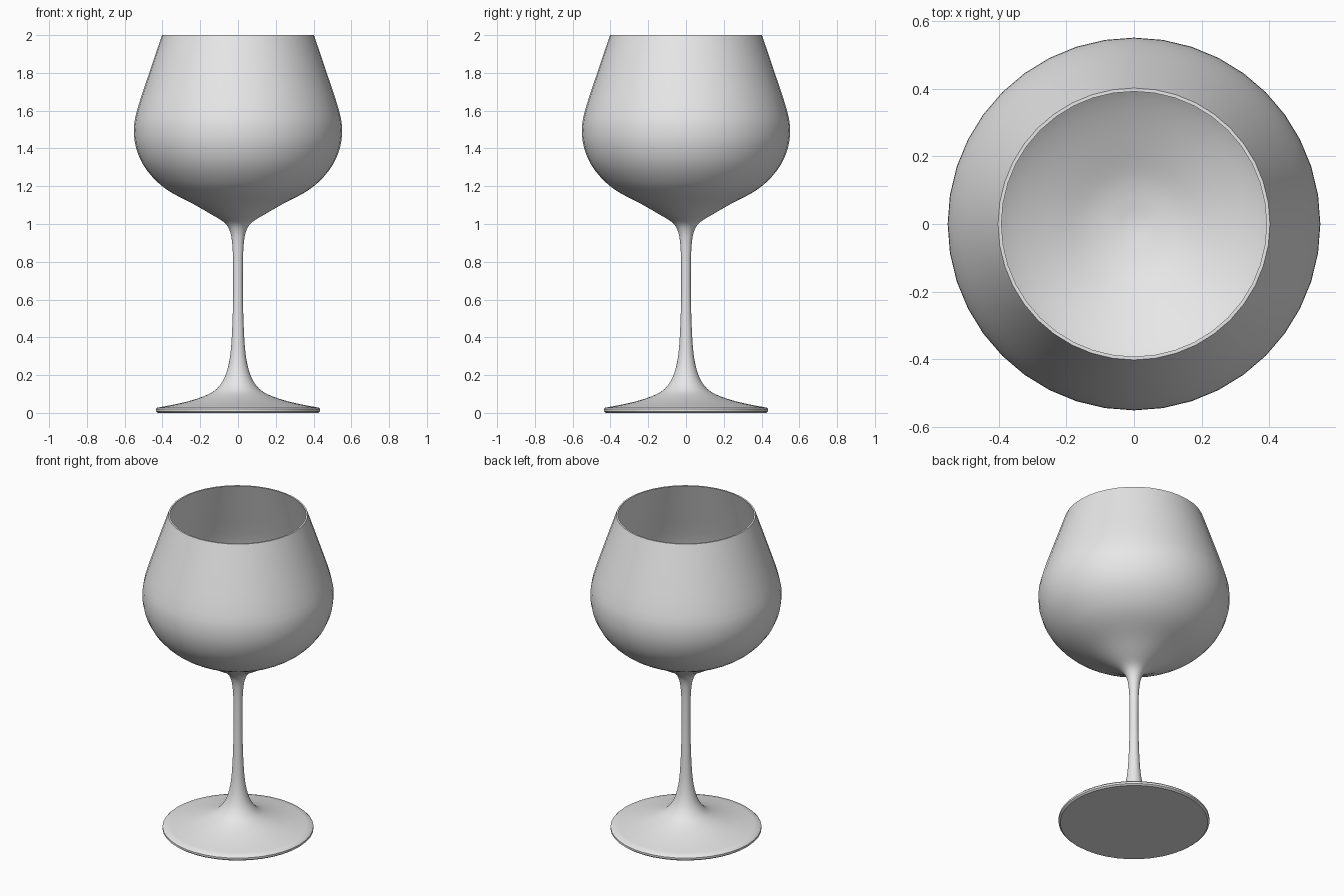
import bpy, bmesh, math
from mathutils import Vector

cube = bpy.data.objects.get("Cube")
if cube:
    bpy.data.objects.remove(cube, do_unlink=True)

SEGMENTS = 40

grey = bpy.data.materials.new("pale grey glass")
colour = (0.8, 0.8, 0.8, 1)
grey.diffuse_color = colour
grey.use_nodes = True
grey.node_tree.nodes["Principled BSDF"].inputs["Base Color"].default_value = colour


def smooth_curve(points, steps=3):
    """Catmull-Rom curve through (radius, height) points."""
    p = [Vector(q) for q in points]
    p = [2 * p[0] - p[1]] + p + [2 * p[-1] - p[-2]]
    out = []
    for a, b, c, d in zip(p, p[1:], p[2:], p[3:]):
        for i in range(steps):
            t = i / steps
            out.append(0.5 * (2 * b + (c - a) * t + (2 * a - 5 * b + 4 * c - d) * t ** 2
                              + (3 * b - a - 3 * c + d) * t ** 3))
    return [tuple(v) for v in out] + [tuple(points[-1])]


def lathe(name, profile):
    """Revolve a profile that starts and ends on the z axis."""
    bm = bmesh.new()
    verts = [bm.verts.new((max(r, 0), 0, z)) for r, z in profile]
    edges = [bm.edges.new(pair) for pair in zip(verts, verts[1:])]
    bmesh.ops.spin(bm, geom=verts + edges, cent=(0, 0, 0), axis=(0, 0, 1),
                   angle=math.tau, steps=SEGMENTS, use_merge=True)
    bmesh.ops.remove_doubles(bm, verts=bm.verts, dist=0.0005)
    bmesh.ops.recalc_face_normals(bm, faces=bm.faces)
    mesh = bpy.data.meshes.new(name)
    bm.to_mesh(mesh)
    bm.free()
    mesh.materials.append(grey)
    obj = bpy.data.objects.new(name, mesh)
    bpy.context.collection.objects.link(obj)
    bpy.ops.object.select_all(action='DESELECT')
    obj.select_set(True)
    bpy.context.view_layer.objects.active = obj
    bpy.ops.object.shade_smooth_by_angle(angle=math.radians(35))
    return obj


# Flat underside and thin edge of the foot
foot_edge = [(0, 0), (0.425, 0), (0.435, 0.008), (0.435, 0.02)]

# Foot sweeping up into the stem, then flaring out to the bowl and rim
outside = smooth_curve([
    (0.427, 0.028), (0.33, 0.046), (0.24, 0.068), (0.16, 0.097), (0.11, 0.13),
    (0.07, 0.19), (0.045, 0.28), (0.033, 0.4), (0.026, 0.6), (0.026, 0.8),
    (0.032, 0.91), (0.046, 0.97), (0.075, 1.01), (0.14, 1.05), (0.235, 1.105),
    (0.35, 1.165), (0.43, 1.225), (0.5, 1.31), (0.54, 1.405), (0.551, 1.5),
    (0.535, 1.6), (0.47, 1.8), (0.402, 2.0)])

# Inner wall of the bowl, from the rim down to the centre
inside = smooth_curve([
    (0.392, 2.0), (0.459, 1.8), (0.524, 1.6), (0.54, 1.5), (0.529, 1.408),
    (0.489, 1.317), (0.42, 1.235), (0.34, 1.178), (0.225, 1.118),
    (0.12, 1.072), (0, 1.05)])

lathe("wine_glass", foot_edge + outside + inside)
